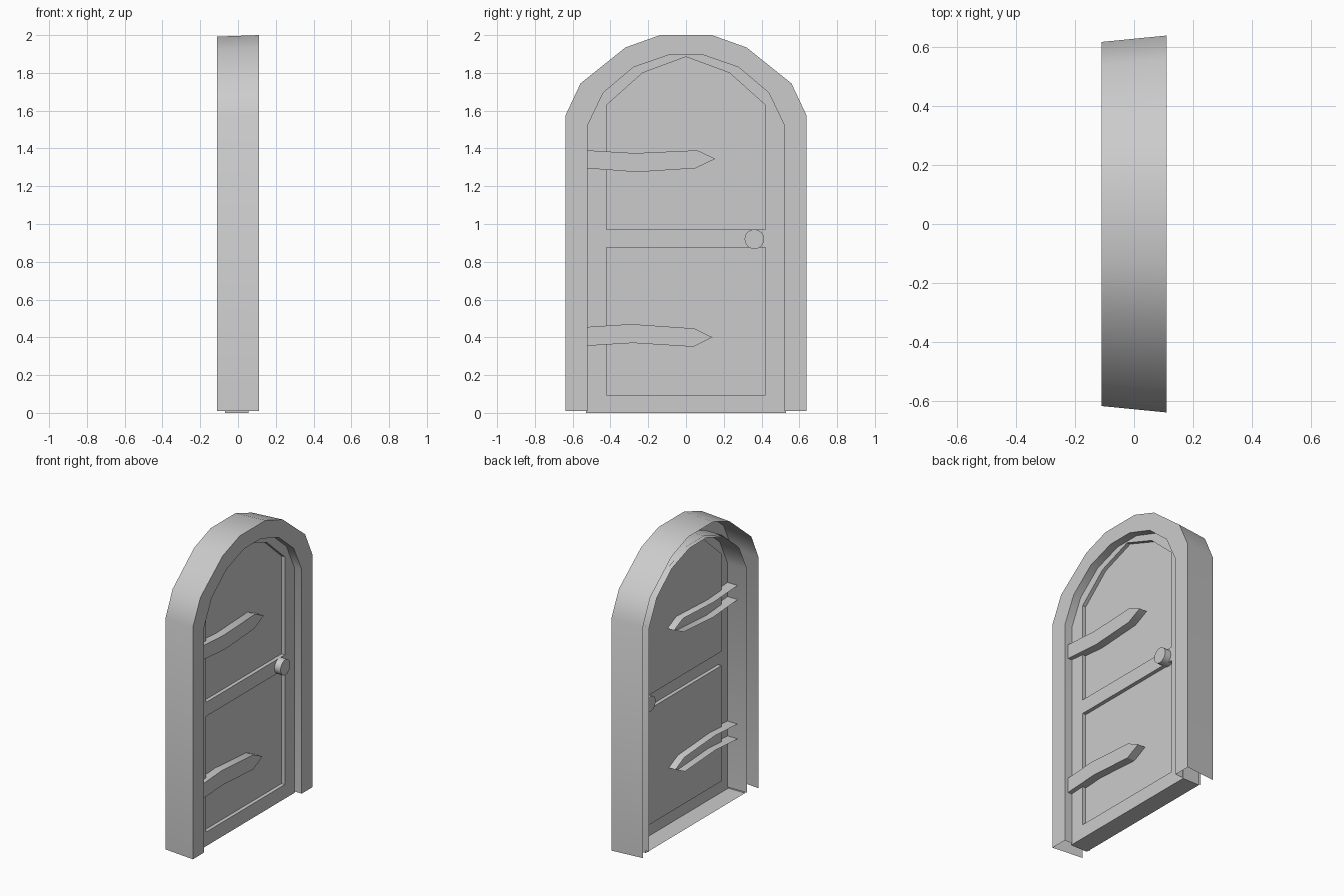
import bpy, bmesh, math

if "Cube" in bpy.data.objects:
    bpy.data.objects.remove(bpy.data.objects["Cube"])


def mirror(half):
    """Complete a right-hand half outline (bottom to top) with its mirror image."""
    return half + [(-y, z) for y, z in reversed(half) if y > 0]


def add_loop(bm, pts, x, closed=True):
    vs = [bm.verts.new((x, y, z)) for y, z in pts]
    n = len(vs)
    es = [bm.edges.new((vs[i], vs[(i + 1) % n])) for i in range(n if closed else n - 1)]
    return vs, es


def bridge(bm, a, b, closed=True):
    n = len(a)
    for i in range(n if closed else n - 1):
        j = (i + 1) % n
        bm.faces.new((a[i], a[j], b[j], b[i]))


def finish(bm, name, angle=30):
    bmesh.ops.recalc_face_normals(bm, faces=bm.faces)
    # these parts are open at the back, so make the front faces point to +x
    if sum(f.normal.x * f.calc_area() for f in bm.faces) < 0:
        bmesh.ops.reverse_faces(bm, faces=bm.faces)
    me = bpy.data.meshes.new(name)
    bm.to_mesh(me)
    bm.free()
    ob = bpy.data.objects.new(name, me)
    bpy.context.collection.objects.link(ob)
    bpy.ops.object.select_all(action='DESELECT')
    bpy.context.view_layer.objects.active = ob
    ob.select_set(True)
    bpy.ops.object.shade_smooth_by_angle(angle=math.radians(angle))
    return ob


# Arched outlines in (y, z)
outer = mirror([(.638, .01), (.638, 1.575), (.558, 1.745), (.32, 1.935), (.137, 2.0)])
outer_back = [(y * .966, z - .008 if z > 1 else z) for y, z in outer]
inner = mirror([(.522, .01), (.522, 1.52), (.438, 1.695), (.278, 1.83), (.09, 1.895)])

# Door frame: outer wall, front face and inner reveal, open at back and bottom
bm = bmesh.new()
loops = [add_loop(bm, p, x, False)[0] for p, x in
         ((outer_back, -.11), (outer, .11), (inner, .11), (inner, -.09))]
for a, b in zip(loops, loops[1:]):
    bridge(bm, a, b, False)
finish(bm, "door_frame")

# Door leaf: thin shell with two recessed panels
leaf = mirror([(.529, 0), (.529, 1.523), (.443, 1.70), (.281, 1.836), (.091, 1.901)])
lower_panel = mirror([(.42, .095), (.42, .875)])
upper_panel = mirror([(.42, .97), (.42, 1.63), (.23, 1.80), (0, 1.885)])
FRONT, RECESS = .055, .03
bm = bmesh.new()
leaf_front, edges = add_loop(bm, leaf, FRONT)
panels = []
for p in (lower_panel, upper_panel):
    vs, es = add_loop(bm, p, FRONT)
    edges += es
    panels.append((p, vs))
bmesh.ops.triangle_fill(bm, use_beauty=True, edges=edges, normal=(1, 0, 0))
bridge(bm, add_loop(bm, leaf, -.07)[0], leaf_front)
for p, vs in panels:
    low, _ = add_loop(bm, p, RECESS)
    bridge(bm, vs, low)
    bm.faces.new(low)
finish(bm, "door_leaf")

# Hinge straps: pointed bands running through the leaf, open at the back
straps = {
    "upper_hinge_strap": [(-.525, 1.295), (-.26, 1.275), (.05, 1.295), (.155, 1.345),
                          (.06, 1.39), (-.27, 1.375), (-.525, 1.39)],
    "lower_hinge_strap": [(-.525, .355), (-.28, .37), (.04, .35), (.14, .40),
                          (.045, .447), (-.29, .47), (-.525, .455)],
}
for name, pts in straps.items():
    bm = bmesh.new()
    front, _ = add_loop(bm, pts, .085)
    bm.faces.new(front)
    bridge(bm, add_loop(bm, pts, -.02, False)[0], front, False)
    finish(bm, name)

# Door knob: short round cylinder
bpy.ops.mesh.primitive_cylinder_add(vertices=16, radius=.052, depth=.09,
                                    location=(.055, .362, .92),
                                    rotation=(0, math.pi / 2, 0))
bpy.context.object.name = "door_knob"
bpy.ops.object.shade_smooth_by_angle(angle=math.radians(30))
